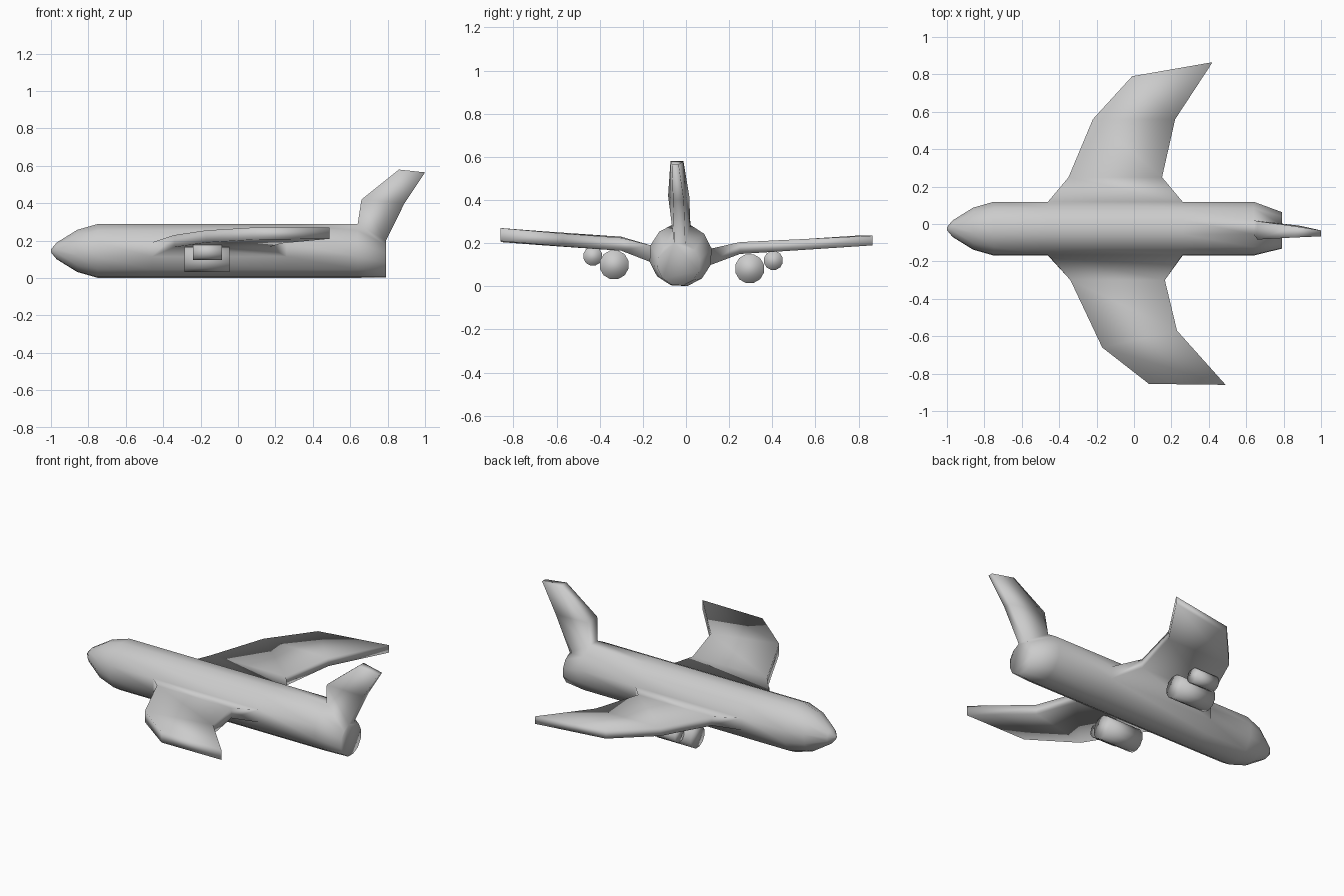
import bpy, bmesh, math

cube = bpy.data.objects.get("Cube")
if cube:
    bpy.data.objects.remove(cube, do_unlink=True)

grey = bpy.data.materials.new("light grey")
grey.use_nodes = True
colour = (0.6, 0.6, 0.6, 1)
grey.diffuse_color = colour
grey.node_tree.nodes["Principled BSDF"].inputs["Base Color"].default_value = colour

SIDES = 12


def loft(bm, rings, tilt=0):
    """Bridge circles (x, y, z, radius) along x; return faces by (ring, side)."""
    loops = []
    for x, y, z, r in rings:
        angles = [(k + 0.5) * math.tau / SIDES + tilt for k in range(SIDES)]
        loops.append([bm.verts.new((x, y + r * math.cos(a), z + r * math.sin(a))) for a in angles])
    faces = {}
    for i, (a, b) in enumerate(zip(loops, loops[1:])):
        for k in range(SIDES):
            n = (k + 1) % SIDES
            faces[i, k] = bm.faces.new((a[k], a[n], b[n], b[k]))
    bm.faces.new(loops[0])
    bm.faces.new(loops[-1])
    return faces


def extend(bm, face, span, sections):
    """Extrude a face through sections of (x, span, low, high) front and rear edges."""
    thick = 3 - span
    for section in sections:
        face = bmesh.ops.extrude_discrete_faces(bm, faces=[face])["faces"][0]
        ordered = sorted(face.verts, key=lambda v: v.co.x)
        for pair, (x, s, low, high) in zip((ordered[:2], ordered[2:]), section):
            pair.sort(key=lambda v: v.co[thick])
            for v, t in zip(pair, (low, high)):
                v.co.x, v.co[span], v.co[thick] = x, s, t


def finish(bm, name):
    bmesh.ops.recalc_face_normals(bm, faces=bm.faces)
    mesh = bpy.data.meshes.new(name)
    bm.to_mesh(mesh)
    bm.free()
    mesh.materials.append(grey)
    mesh.shade_smooth()
    obj = bpy.data.objects.new(name, mesh)
    bpy.context.collection.objects.link(obj)


# Fuselage
bm = bmesh.new()
cy, cz, r = -0.025, 0.145, 0.147
rings = [(-1, cy, cz, 0.008), (-0.97, cy, cz, 0.045), (-0.86, cy, cz, 0.115)]
rings += [(x, cy, cz, r) for x in (-0.75, -0.46, 0.26, 0.64)]
rings.append((0.79, -0.034, 0.102, 0.1))
faces = loft(bm, rings, math.radians(-3))

# Wings grown from the side faces, slightly uneven
extend(bm, faces[4, 11], 1, [
    ((-0.35, 0.25, 0.15, 0.205), (0.15, 0.25, 0.15, 0.205)),
    ((-0.22, 0.56, 0.17, 0.22), (0.22, 0.56, 0.17, 0.22)),
    ((-0.01, 0.79, 0.185, 0.235), (0.42, 0.865, 0.19, 0.235)),
])
extend(bm, faces[4, 5], 1, [
    ((-0.34, -0.3, 0.165, 0.23), (0.165, -0.3, 0.165, 0.225)),
    ((-0.17, -0.66, 0.19, 0.255), (0.23, -0.57, 0.185, 0.245)),
    ((0.08, -0.855, 0.205, 0.27), (0.49, -0.86, 0.21, 0.27)),
])

# Tail fin grown from the rear top face
extend(bm, faces[6, 2], 2, [
    ((0.66, 0.42, -0.083, 0.015), (0.89, 0.4, -0.06, -0.01)),
    ((0.86, 0.58, -0.072, -0.012), (1.0, 0.565, -0.066, -0.034)),
])
finish(bm, "fuselage_with_wings_and_fin")

# Engines: a large inner and a small outer one under each wing
for name, front, rear, y, z, radius in (
    ("left_inner_engine", -0.285, -0.045, 0.295, 0.082, 0.069),
    ("left_outer_engine", -0.24, -0.085, 0.405, 0.12, 0.045),
    ("right_inner_engine", -0.285, -0.045, -0.333, 0.1, 0.069),
    ("right_outer_engine", -0.24, -0.085, -0.432, 0.14, 0.045),
):
    bm = bmesh.new()
    loft(bm, [(front, y, z, radius), (rear, y, z, radius)])
    finish(bm, name)
